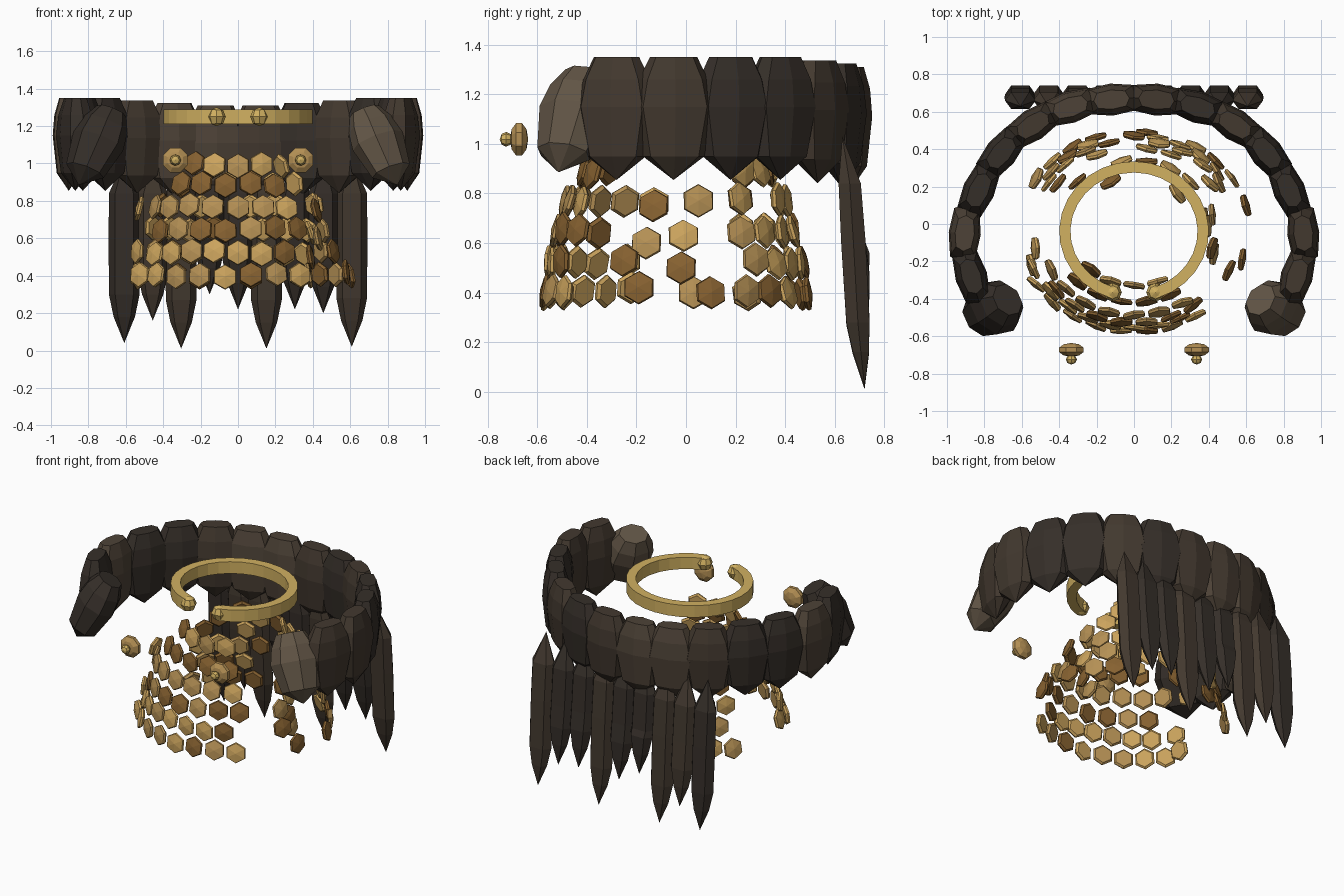
import bpy, bmesh, math, random
from mathutils import Vector, Matrix

if "Cube" in bpy.data.objects:
    bpy.data.objects.remove(bpy.data.objects["Cube"])

random.seed(4)


def material(name, c):
    m = bpy.data.materials.new(name)
    m.diffuse_color = (*c, 1)
    m.use_nodes = True
    m.node_tree.nodes["Principled BSDF"].inputs["Base Color"].default_value = m.diffuse_color
    return m


FUR = [material(f"fur_{i}", c) for i, c in enumerate(
    [(.036, .028, .022), (.055, .04, .028), (.075, .055, .038), (.12, .09, .06)])]
BRONZE = [material(f"bronze_{i}", c) for i, c in enumerate(
    [(.60, .37, .11), (.46, .28, .09), (.24, .12, .03)])]
GOLD = material("gold", (.64, .44, .12))


def loft(name, rings, sides, mat, matrix=Matrix(), turn=0.0, power=1.0):
    """Flat-faced solid through rings of (z, radius x, radius y, offset y)."""
    def sq(v):
        return math.copysign(abs(v) ** power, v) if abs(v) > 1e-6 else 0
    bm = bmesh.new()
    loops = []
    for z, rx, ry, oy in rings:
        if rx == 0:
            loops.append([bm.verts.new((0, oy, z))])
        else:
            loops.append([bm.verts.new((rx * sq(math.cos(a)), ry * sq(math.sin(a)) + oy, z))
                          for a in (turn + 2 * math.pi * k / sides for k in range(sides))])
    for a, b in zip(loops, loops[1:]):
        for k in range(sides):
            n = (k + 1) % sides
            if len(a) == 1:
                bm.faces.new((a[0], b[n], b[k]))
            elif len(b) == 1:
                bm.faces.new((a[k], a[n], b[0]))
            else:
                bm.faces.new((a[k], a[n], b[n], b[k]))
    for loop in (loops[0], loops[-1]):
        if len(loop) > 1:
            bm.faces.new(loop)
    bmesh.ops.recalc_face_normals(bm, faces=bm.faces)
    me = bpy.data.meshes.new(name)
    bm.to_mesh(me)
    bm.free()
    me.materials.append(mat)
    ob = bpy.data.objects.new(name, me)
    ob.matrix_world = matrix
    bpy.context.collection.objects.link(ob)
    return ob


def ball_rings(r, h, n):
    return [(-h * math.cos(math.pi * i / n), r * math.sin(math.pi * i / n) if 0 < i < n else 0,
             r * math.sin(math.pi * i / n), 0) for i in range(n + 1)]


# Fur collar: overlapping faceted tufts, open at the front
path = [(.12, .665), (.34, .625), (.54, .53), (.71, .38), (.83, .18), (.905, -.05), (.87, -.28)]
ext = [(-.12, .665)] + path + [(.78, -.46)]
tuft = [(-.245, 0, 0, 0), (-.15, .75, .75, 0), (.05, 1, 1, 0), (.16, .85, .9, 0), (.25, .58, .6, 0)]
for i, (x, y) in enumerate(path):
    t = Vector(ext[i + 2]) - Vector(ext[i])
    cz = 1.06 + .013 * min(i, 3)
    for s in (1, -1):
        rings = [(z, rx * .165, ry * .086, 0) for z, rx, ry, _ in tuft]
        ang = math.atan2(t.y, t.x * s)
        loft("collar_tuft", rings, 8, random.choice(FUR[:3] if i else FUR),
             Matrix.Translation((s * x, y, cz)) @ Matrix.Rotation(ang, 4, 'Z'), 0, .7)
for s in (1, -1):
    rings = [(z * .9, rx * .16, ry * .13, 0) for z, rx, ry, _ in tuft]
    loft("collar_front_tuft", rings, 8, FUR[3 if s > 0 else 0],
         Matrix.Translation((s * .765, -.46, 1.08)) @ Matrix.Rotation(-s * .42, 4, 'Y')
         @ Matrix.Rotation(-.25, 4, 'X') @ Matrix.Rotation(s * .9, 4, 'Z'))

# Back cape: hanging pointed strands
tips = [.04, .16, .01, .30, .22, .01, .22, .2, .02]
for i, tip in enumerate(tips):
    x = (i - 4) * .152
    rings = [(tip, 0, 0, .72), (tip + .14, .057, .036, .705), (tip + .26, .082, .052, .693),
             (.6, .084, .055, .675), (.84, .082, .05, .66), (1.03, 0, 0, .63)]
    loft("cape_strand", rings, 6, random.choice(FUR[:2]), Matrix.Translation((x, 0, 0)), 0, .75)

# Hexagonal scale armour in staggered rows around the body
plate = [(-.016, .056, .056, 0), (-.004, .068, .068, 0), (.008, .064, .064, 0), (.018, 0, 0, 0)]


def scale_plate(x, y, z, ax, ay):
    n = Vector((x / ax ** 2, (y + .04) / ay ** 2, 0)).normalized()
    n += Vector((random.uniform(-.2, .2), random.uniform(-.2, .2), .15 + random.uniform(-.15, .15)))
    n.normalize()
    side = Vector((0, 0, 1)).cross(n).normalized()
    rot = Matrix((side, n.cross(side), n)).transposed().to_4x4()
    loft("armour_scale", plate, 6, random.choice(BRONZE),
         Matrix.Translation((x, y, z)) @ rot, math.pi / 2)


rows = [(.40, .62, .535), (.525, .57, .515), (.65, .54, .49),
        (.77, .50, .45), (.89, .43, .38), (.995, .33, .29)]
for r, (z, ax, ay) in enumerate(rows):
    n = max(16, round(28 * ax / .6)) if r > 1 else 28
    for k in range(n):
        a = 2 * math.pi * (k + (.5 if r % 2 == 0 else 0)) / n
        dx, dy = math.sin(a), -math.cos(a)
        # gaps: open flanks, sparse front right and back
        if abs(dx) > .9 or (dy < 0 and dx > .62) or (r > 3 and abs(dx) > .8):
            continue
        if dy > 0 and random.random() < .2:
            continue
        scale_plate(ax * dx, -.04 + ay * dy, z + random.uniform(-.01, .01), ax, ay)

# Loose scales left on the flanks
for x, y, z in [(.58, -.19, .42), (.51, -.25, .53), (.42, -.13, .75), (.43, -.16, .6), (.42, .05, .77),
                (.60, .10, .4), (.39, -.01, .63), (.39, -.02, .5), (.38, .03, .4),
                (-.53, -.13, .76), (-.55, -.22, .42), (-.54, -.24, .53)]:
    scale_plate(x, y, z, .55, .5)

# Open neck ring of rectangular section with ball ends
bm = bmesh.new()
N, gap = 26, .31
prev = None
for i in range(N + 1):
    a = gap + (2 * math.pi - 2 * gap) * i / N
    sec = [bm.verts.new((rr * math.sin(a), -.04 - (rr - .025) * math.cos(a), zz))
           for rr, zz in ((.34, 1.21), (.4, 1.21), (.4, 1.29), (.34, 1.29))]
    if prev:
        for k in range(4):
            bm.faces.new((prev[k], prev[(k + 1) % 4], sec[(k + 1) % 4], sec[k]))
    if i in (0, N):
        bm.faces.new(sec)
    prev = sec
bmesh.ops.recalc_face_normals(bm, faces=bm.faces)
me = bpy.data.meshes.new("neck_ring")
bm.to_mesh(me)
bm.free()
me.materials.append(GOLD)
bpy.context.collection.objects.link(bpy.data.objects.new("neck_ring", me))

# Neck ring ends and the two cloak brooches
face = Matrix.Rotation(math.pi / 2, 4, 'X')
for s in (1, -1):
    loft("neck_ring_end", ball_rings(.05, .05, 4), 8, GOLD,
         Matrix.Translation((s * .115, -.365, 1.25)))
    loft("brooch", ball_rings(.075, .037, 5), 8, BRONZE[1],
         Matrix.Translation((s * .335, -.673, 1.018)) @ face, math.pi / 8)
    loft("brooch_knob", ball_rings(.03, .026, 4), 8, GOLD,
         Matrix.Translation((s * .335, -.725, 1.018)) @ face)
